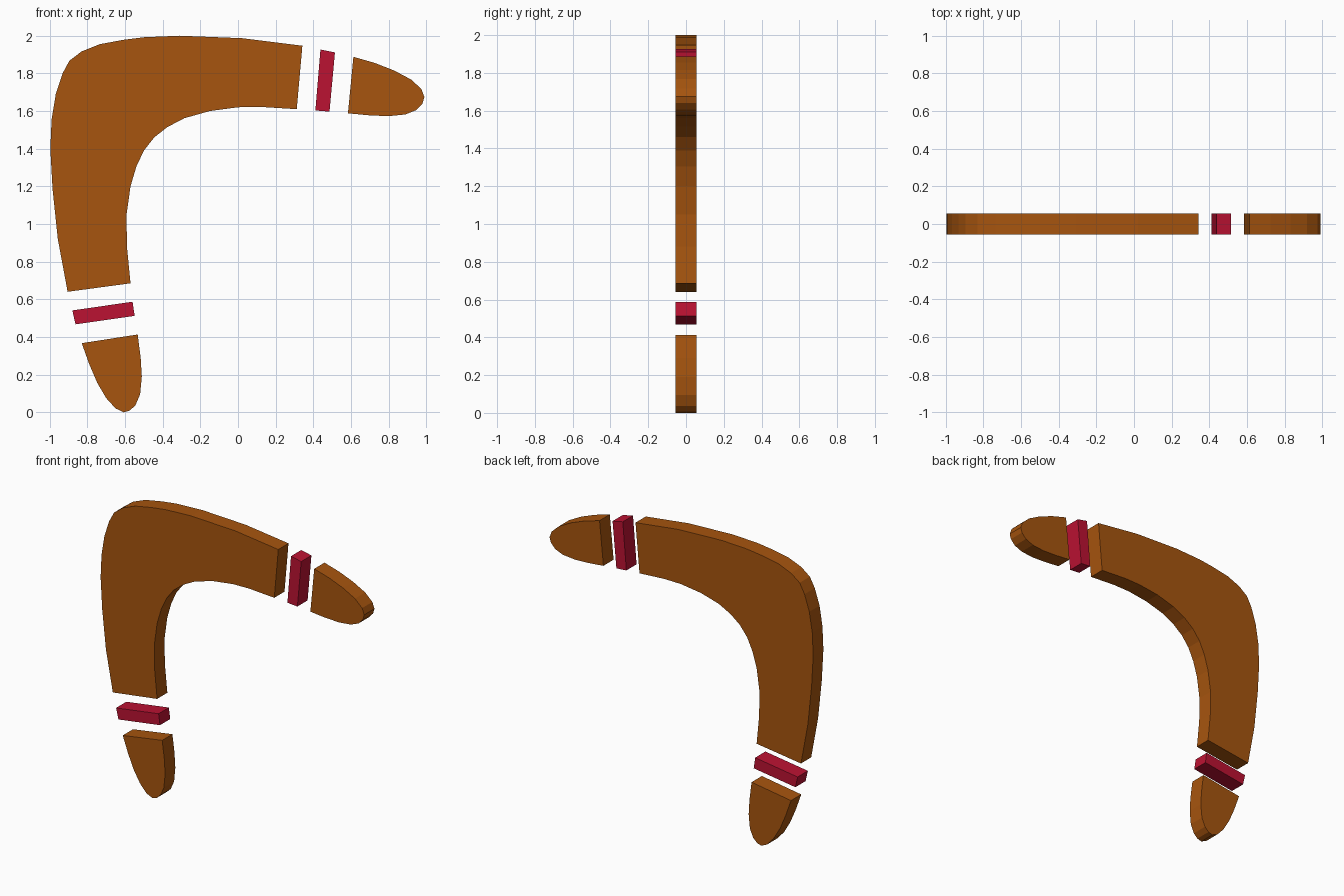
import bpy
import bmesh

HALF = 0.055  # half thickness along y


def material(name, rgb):
    m = bpy.data.materials.new(name)
    m.diffuse_color = (*rgb, 1)
    return m


wood = material("brown wood", (0.385, 0.090, 0.0045))
red = material("crimson band", (0.50, 0.006, 0.032))


def slab(name, profile, mat):
    """Extrude an x-z outline through the thickness."""
    bm = bmesh.new()
    face = bm.faces.new([bm.verts.new((x, -HALF, z)) for x, z in profile])
    new = bmesh.ops.extrude_face_region(bm, geom=[face])["geom"]
    verts = [g for g in new if isinstance(g, bmesh.types.BMVert)]
    bmesh.ops.translate(bm, verts=verts, vec=(0, 2 * HALF, 0))
    bmesh.ops.recalc_face_normals(bm, faces=bm.faces[:])
    mesh = bpy.data.meshes.new(name)
    bm.to_mesh(mesh)
    bm.free()
    mesh.materials.append(mat)
    obj = bpy.data.objects.new(name, mesh)
    bpy.context.collection.objects.link(obj)


# Bent middle: outer edge, then inner edge
outer = [(0.342, 1.947), (0.02, 1.987), (-0.31, 2.0), (-0.5, 1.992), (-0.61, 1.978),
         (-0.735, 1.955), (-0.83, 1.917), (-0.895, 1.868), (-0.932, 1.80),
         (-0.968, 1.69), (-0.99, 1.555), (-0.997, 1.40), (-0.985, 1.185),
         (-0.957, 0.92), (-0.905, 0.64)]
inner = [(-0.571, 0.685), (-0.59, 0.88), (-0.592, 1.05), (-0.571, 1.20),
         (-0.54, 1.305), (-0.50, 1.39), (-0.445, 1.46), (-0.375, 1.515),
         (-0.285, 1.562), (-0.15, 1.60), (0.0, 1.62), (0.12, 1.622), (0.312, 1.61)]
slab("bent_body", outer + inner, wood)

# Rounded wing tips
slab("right_tip", [(0.613, 1.888), (0.584, 1.588), (0.70, 1.577), (0.80, 1.573),
                   (0.89, 1.582), (0.947, 1.605), (0.98, 1.640), (0.99, 1.675),
                   (0.974, 1.717), (0.92, 1.767), (0.83, 1.815), (0.725, 1.856)], wood)
slab("lower_tip", [(-0.83, 0.367), (-0.533, 0.413), (-0.517, 0.29), (-0.511, 0.19),
                   (-0.52, 0.095), (-0.545, 0.037), (-0.575, 0.009), (-0.607, 0.0),
                   (-0.65, 0.02), (-0.70, 0.075), (-0.747, 0.155), (-0.79, 0.255)], wood)

# Red bands in the gaps
slab("right_band", [(0.438, 1.927), (0.515, 1.911), (0.486, 1.597), (0.411, 1.603)], red)
slab("lower_band", [(-0.88, 0.541), (-0.56, 0.587), (-0.549, 0.512), (-0.863, 0.467)], red)
